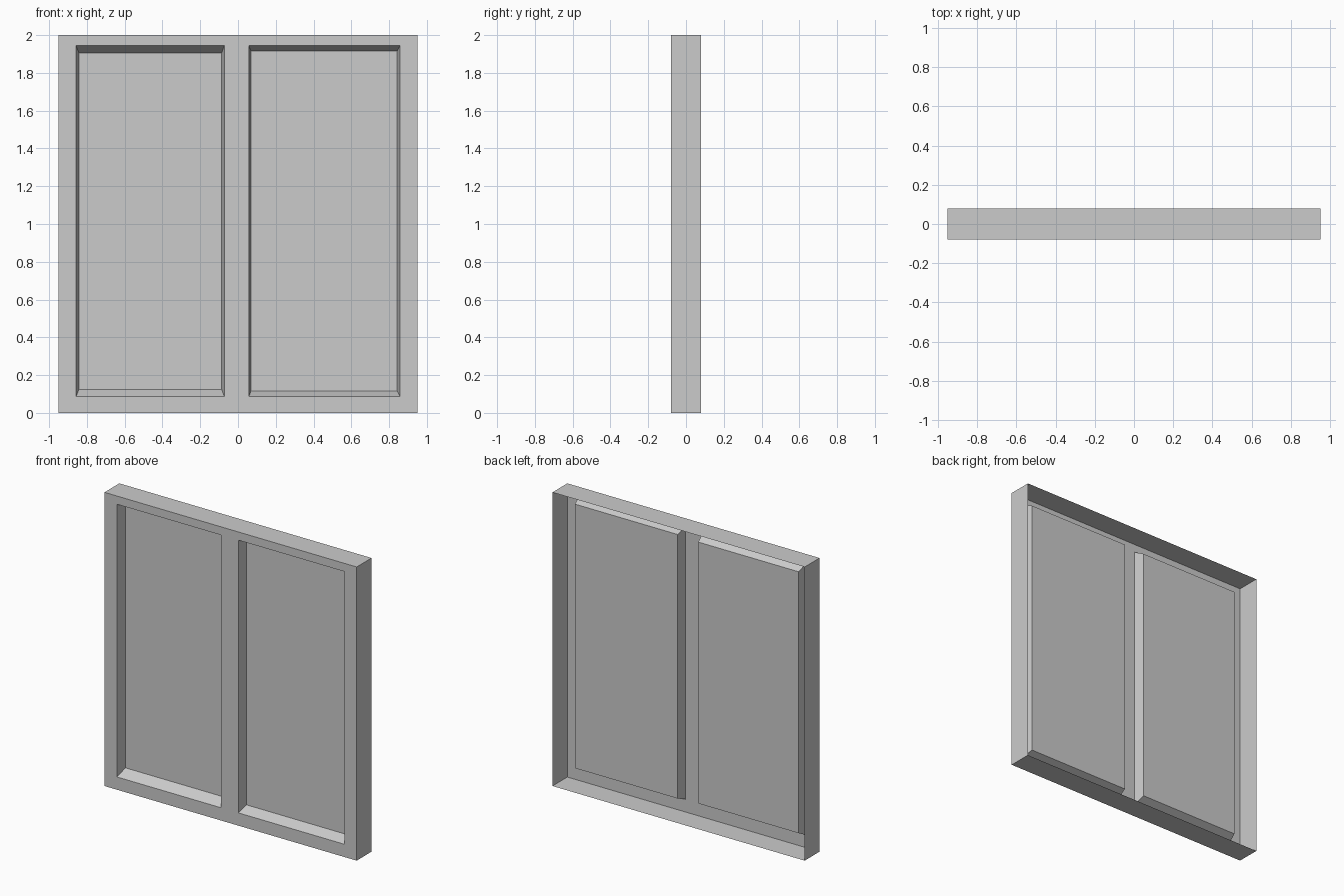
import bpy, bmesh

if "Cube" in bpy.data.objects:
    bpy.data.objects.remove(bpy.data.objects["Cube"])

W, D, H = 0.95, 0.08, 2.0
Z0, Z1 = 0.087, 1.944
PANEL_Y = -0.008
# each pocket: outer x range, inner x range, inner z range
POCKETS = [((-0.857, -0.072), (-0.842, -0.087), (0.125, 1.905)),
           ((0.058, 0.857), (0.069, 0.843), (0.117, 1.915))]


def make_object(name, quads):
    bm = bmesh.new()
    for quad in quads:
        bm.faces.new([bm.verts.new(co) for co in quad])
    bmesh.ops.remove_doubles(bm, verts=bm.verts, dist=1e-5)
    mesh = bpy.data.meshes.new(name)
    bm.to_mesh(mesh)
    bm.free()
    obj = bpy.data.objects.new(name, mesh)
    bpy.context.collection.objects.link(obj)
    return obj


def rect(xr, y, zr):
    return [(xr[0], y, zr[0]), (xr[1], y, zr[0]), (xr[1], y, zr[1]), (xr[0], y, zr[1])]


def band(a, b):
    # ring of quads joining two rectangles
    return [(a[i], a[(i + 1) % 4], b[(i + 1) % 4], b[i]) for i in range(4)]


# Front face with two openings, plus the four outer walls; the back is open
xs = [-W, *POCKETS[0][0], *POCKETS[1][0], W]
zs = [0, Z0, Z1, H]
quads = [rect(xs[i:i + 2], -D, zs[j:j + 2])
         for i in range(5) for j in range(3) if not (j == 1 and i in (1, 3))]
quads += band(rect((-W, W), D, (0, H)), rect((-W, W), -D, (0, H)))
make_object("outer_frame", quads)

# Recessed panels with tapered walls
for name, (outer_x, inner_x, inner_z) in zip(("left_panel", "right_panel"), POCKETS):
    outer = rect(outer_x, -D, (Z0, Z1))
    inner = rect(inner_x, PANEL_Y, inner_z)
    make_object(name, band(outer, inner) + [inner])
